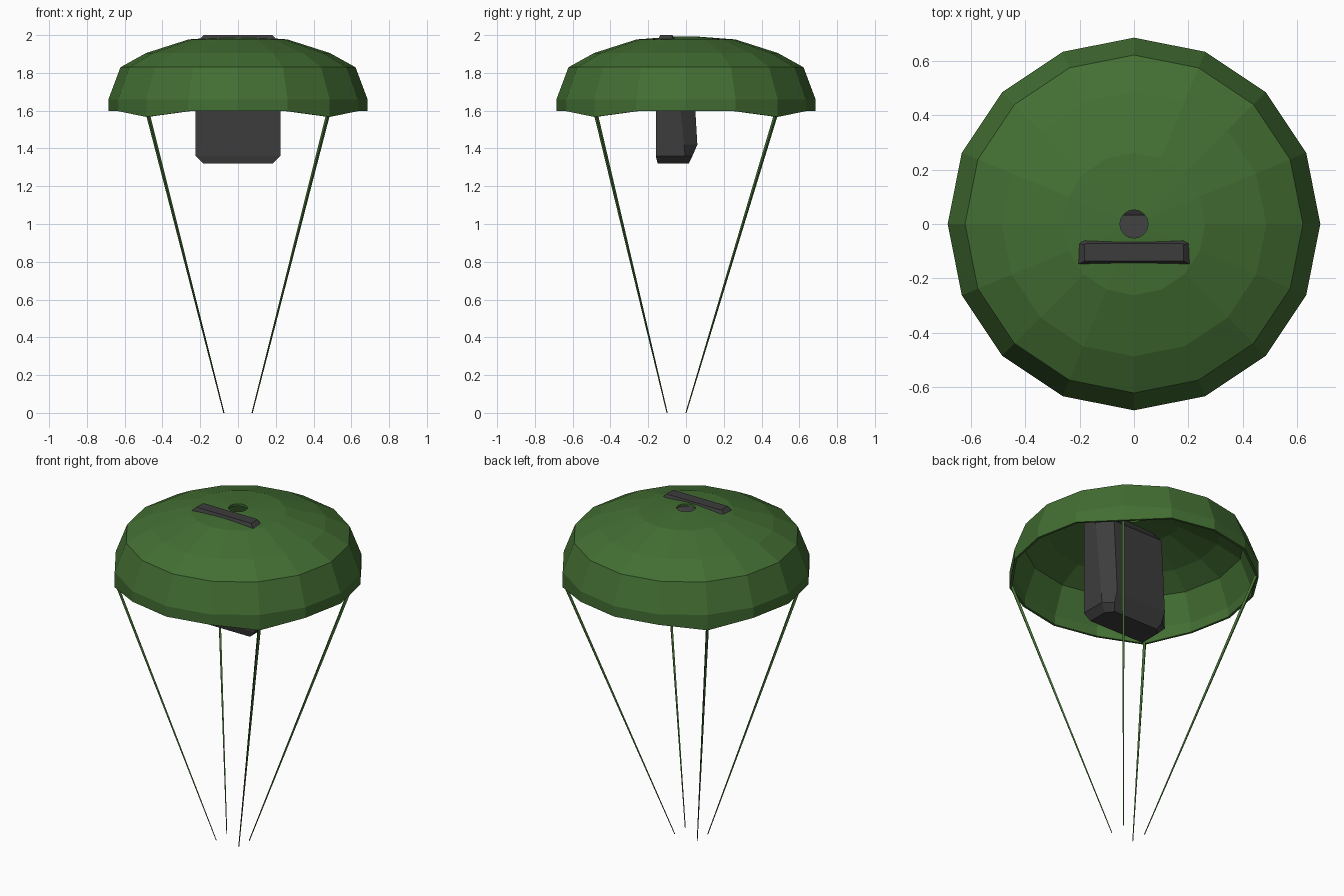
import bpy, bmesh, math
from mathutils import Vector

if "Cube" in bpy.data.objects:
    bpy.data.objects.remove(bpy.data.objects["Cube"], do_unlink=True)


def make_material(name, rgb):
    mat = bpy.data.materials.new(name)
    mat.use_nodes = True
    mat.diffuse_color = (*rgb, 1)
    mat.node_tree.nodes["Principled BSDF"].inputs["Base Color"].default_value = (*rgb, 1)
    return mat


green = make_material("canopy green", (0.056, 0.158, 0.033))
grey = make_material("pack dark grey", (0.047, 0.046, 0.047))


def loft(name, rings, mat, capped=True):
    """Join equal-length rings of points with quads, optionally closing the ends."""
    bm = bmesh.new()
    loops = [[bm.verts.new(p) for p in ring] for ring in rings]
    n = len(loops[0])
    for a, b in zip(loops, loops[1:]):
        for i in range(n):
            j = (i + 1) % n
            bm.faces.new((a[i], a[j], b[j], b[i]))
    if capped:
        bm.faces.new(loops[0][::-1])
        bm.faces.new(loops[-1])
    bmesh.ops.recalc_face_normals(bm, faces=bm.faces)
    mesh = bpy.data.meshes.new(name)
    bm.to_mesh(mesh)
    bm.free()
    mesh.materials.append(mat)
    obj = bpy.data.objects.new(name, mesh)
    bpy.context.collection.objects.link(obj)
    return obj


# Canopy: thin 16-sided dome with a vent hole, rim dipping where the lines attach
SIDES = 16
RIM = 1.597
outer = [(0.686, RIM), (0.686, 1.66), (0.622, 1.83), (0.487, 1.905),
         (0.262, 1.977), (0.052, 1.993)]
inner = [(0.052, 1.979), (0.258, 1.963), (0.479, 1.891), (0.61, 1.82),
         (0.672, 1.655), (0.672, RIM)]


def canopy_ring(radius, z):
    ring = []
    for i in range(SIDES):
        a = math.tau * i / SIDES
        dip = 0.03 if z == RIM and i % 4 == 2 else 0
        ring.append((radius * math.cos(a), radius * math.sin(a), z - dip))
    return ring


profile = outer + inner + outer[:1]
canopy = loft("canopy", [canopy_ring(*p) for p in profile], green, capped=False)
bm = bmesh.new()
bm.from_mesh(canopy.data)
bmesh.ops.remove_doubles(bm, verts=bm.verts, dist=0.0001)
bmesh.ops.recalc_face_normals(bm, faces=bm.faces)
bm.to_mesh(canopy.data)
bm.free()

# Pack: chamfered slab with a bulging back, poking through the canopy top
# z, half width, front y, side edge y, back half width, back y
sections = [(1.32, 0.185, -0.15, -0.03, 0.15, 0.015),
            (1.36, 0.225, -0.16, -0.005, 0.17, 0.034),
            (1.42, 0.225, -0.16, -0.01, 0.17, 0.06),
            (1.88, 0.225, -0.16, -0.058, 0.17, 0.033),
            (1.955, 0.225, -0.158, -0.066, 0.19, -0.045),
            (2.0, 0.183, -0.137, -0.076, 0.175, -0.072)]
loft("pack", [[(-w, f, z), (w, f, z), (w, m, z), (wb, b, z), (-wb, b, z), (-w, m, z)]
              for z, w, f, m, wb, b in sections], grey)


# Lines: four tapered square cords from the rim corners to the harness
def cord(name, bottom, top, thin, thick):
    bottom, top = Vector(bottom), Vector(top)
    rot = (top - bottom).to_track_quat("Z", "Y")
    rings = []
    for centre, r in ((bottom, thin), (top, thick)):
        ring = []
        for i in range(4):
            a = math.tau * (i + 0.5) / 4
            v = centre + rot @ Vector((r * math.cos(a), r * math.sin(a), 0))
            v.z = max(v.z, 0)
            ring.append(v)
        rings.append(ring)
    loft(name, rings, green)


for side, sx in (("left", 1), ("right", -1)):
    for end, sy, y in (("front", -1, -0.1), ("back", 1, 0.0)):
        cord(f"{end}_{side}_line", (sx * 0.075, y, 0), (sx * 0.479, sy * 0.479, 1.59),
             0.003, 0.0105)
